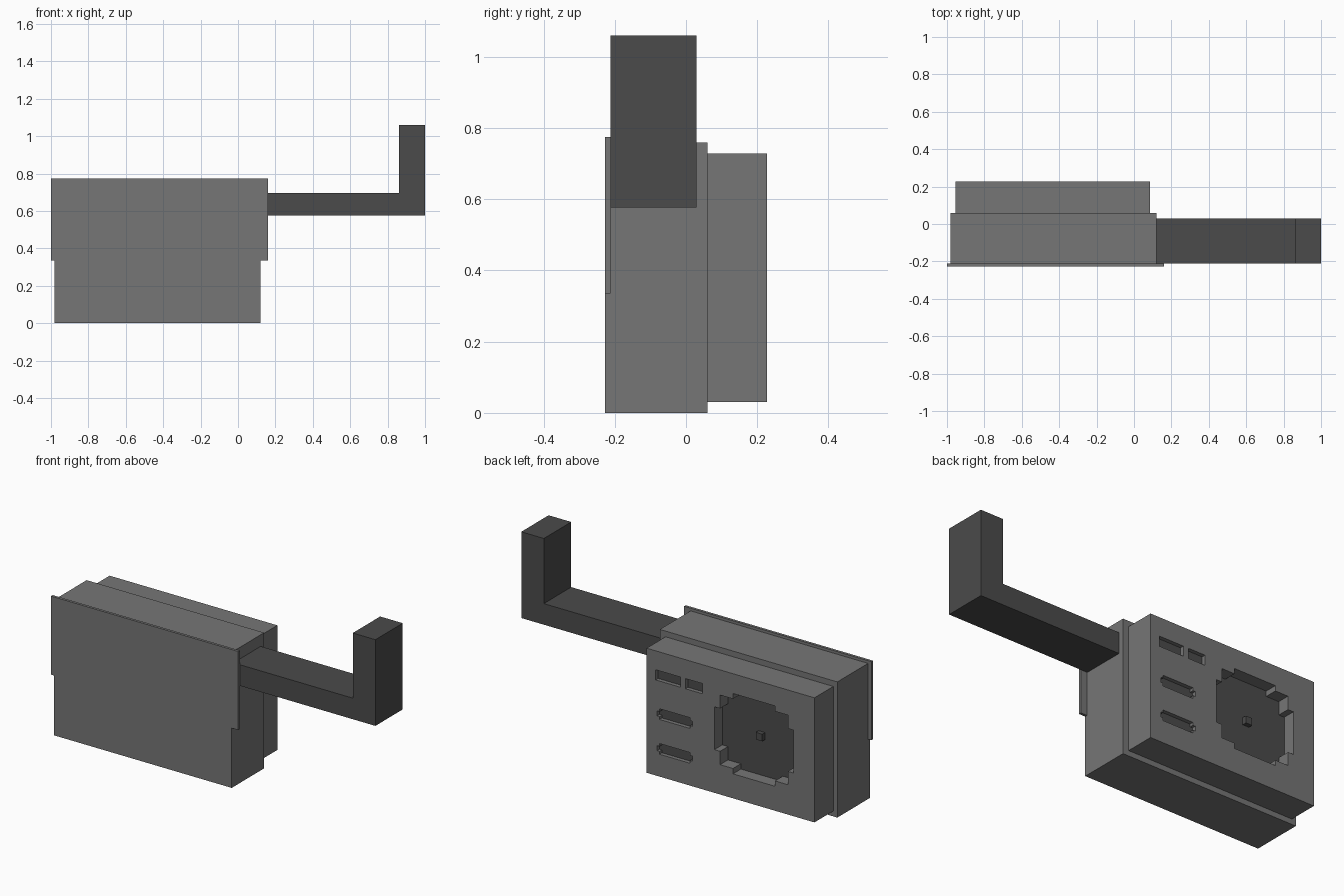
import bpy, bmesh

if "Cube" in bpy.data.objects:
    bpy.data.objects.remove(bpy.data.objects["Cube"], do_unlink=True)


def material(name, value):
    m = bpy.data.materials.new(name)
    m.use_nodes = True
    col = (value, value, value, 1)
    m.diffuse_color = col
    bsdf = m.node_tree.nodes["Principled BSDF"]
    bsdf.inputs["Base Color"].default_value = col
    bsdf.inputs["Roughness"].default_value = 0.7
    return m


GREY = material("mid grey", 0.18)
DARK = material("dark grey", 0.07)


def prism(name, pts, y0, y1, mat):
    """Extrude an x-z outline from y0 to y1."""
    bm = bmesh.new()
    face = bm.faces.new([bm.verts.new((x, y0, z)) for x, z in pts])
    ext = bmesh.ops.extrude_face_region(bm, geom=[face])
    verts = [v for v in ext["geom"] if isinstance(v, bmesh.types.BMVert)]
    bmesh.ops.translate(bm, verts=verts, vec=(0, y1 - y0, 0))
    bmesh.ops.recalc_face_normals(bm, faces=bm.faces)
    me = bpy.data.meshes.new(name)
    bm.to_mesh(me)
    bm.free()
    me.materials.append(mat)
    ob = bpy.data.objects.new(name, me)
    bpy.context.collection.objects.link(ob)
    return ob


def rect(x0, x1, z0, z1):
    return [(x0, z0), (x1, z0), (x1, z1), (x0, z1)]


def stepped(cx, cz, quarter):
    """Mirror a quarter outline, listed from the +x side up to the +z side."""
    q = quarter
    loop = (q + [(-x, z) for x, z in reversed(q)]
            + [(-x, -z) for x, z in q] + [(x, -z) for x, z in reversed(q)])
    return [(cx + x, cz + z) for x, z in loop]


# Front panel with wider upper part, main body
prism("front_panel", [(-0.98, 0), (0.12, 0), (0.12, 0.335), (0.16, 0.335),
                      (0.16, 0.775), (-1, 0.775), (-1, 0.335), (-0.98, 0.335)],
      -0.227, -0.212, GREY)
prism("main_body", rect(-0.98, 0.12, 0, 0.76), -0.212, 0.06, GREY)

# L-shaped side arm
prism("side_arm", [(0.12, 0.577), (1, 0.577), (1, 1.06), (0.86, 1.06),
                   (0.86, 0.695), (0.12, 0.695)], -0.212, 0.03, DARK)

# Rear housing with recessed fan opening and ports
BACK = 0.227
FAN = (-0.58, 0.392)
housing = prism("rear_housing", rect(-0.955, 0.085, 0.03, 0.728), 0.06, BACK, GREY)
socket = [(0.11, 0.014), (0.095, 0.014), (0.095, 0.03)]
recesses = [
    (stepped(*FAN, [(0.245, 0.12), (0.21, 0.12), (0.21, 0.195),
                    (0.13, 0.195), (0.13, 0.225)]), 0.07),
    (rect(-0.125, 0.029, 0.565, 0.622), 0.022),
    (rect(-0.262, -0.156, 0.565, 0.622), 0.022),
    (stepped(-0.09, 0.38, socket), 0.022),
    (stepped(-0.09, 0.185, socket), 0.022),
]
cutters = []
for outline, depth in recesses:
    cutter = prism("recess_cutter", outline, BACK - depth, BACK + 0.05, GREY)
    cutter.hide_render = True
    mod = housing.modifiers.new("recess", 'BOOLEAN')
    mod.operation = 'DIFFERENCE'
    mod.solver = 'EXACT'
    mod.object = cutter
    cutters.append(cutter)

# Bake the cuts and drop the cutters
deps = bpy.context.evaluated_depsgraph_get()
cut_mesh = bpy.data.meshes.new_from_object(housing.evaluated_get(deps))
housing.modifiers.clear()
housing.data = cut_mesh
for cutter in cutters:
    bpy.data.objects.remove(cutter, do_unlink=True)

# Recess floors are dark, everything else grey
cut_mesh.materials.clear()
cut_mesh.materials.append(GREY)
cut_mesh.materials.append(DARK)
for p in cut_mesh.polygons:
    p.material_index = int(p.normal.y > 0.9 and p.center.y < BACK - 0.01)

# Fan hub
prism("fan_hub", rect(FAN[0] - 0.02, FAN[0] + 0.02, FAN[1] - 0.02, FAN[1] + 0.02),
      BACK - 0.075, BACK - 0.045, DARK)
